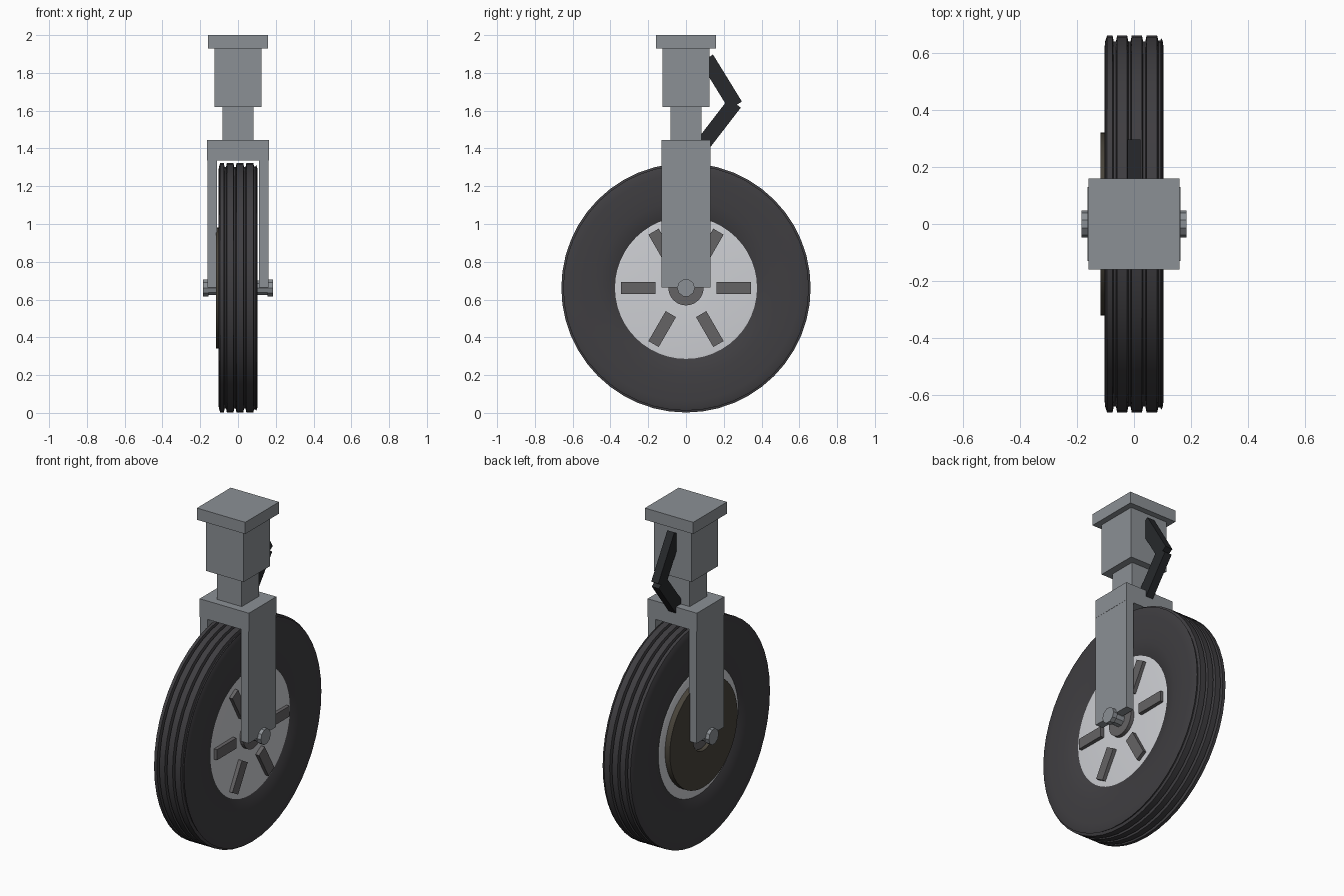
import bpy, bmesh
from math import pi, cos, sin
from mathutils import Matrix, Vector

if "Cube" in bpy.data.objects:
    bpy.data.objects.remove(bpy.data.objects["Cube"])

AXLE_Z = 0.662


def material(name, r, g, b):
    m = bpy.data.materials.new(name)
    m.diffuse_color = (r, g, b, 1)
    m.use_nodes = True
    m.node_tree.nodes["Principled BSDF"].inputs["Base Color"].default_value = m.diffuse_color
    return m


RUBBER = material("rubber", 0.05, 0.048, 0.053)
STEEL = material("steel", 0.26, 0.28, 0.30)
ALLOY = material("alloy", 0.62, 0.63, 0.66)
DARK = material("dark_metal", 0.13, 0.125, 0.13)
BLACK = material("black_metal", 0.02, 0.022, 0.025)
BRAKE = material("brake_metal", 0.065, 0.057, 0.043)


def add_object(name, bm, mat):
    bmesh.ops.recalc_face_normals(bm, faces=bm.faces)
    me = bpy.data.meshes.new(name)
    bm.to_mesh(me)
    bm.free()
    ob = bpy.data.objects.new(name, me)
    bpy.context.collection.objects.link(ob)
    me.materials.append(mat)
    return ob


def box(name, centre, size, mat, angle=0):
    """Box turned about the x axis by angle."""
    bm = bmesh.new()
    bmesh.ops.create_cube(bm, size=1)
    bm.transform(Matrix.Translation(centre) @ Matrix.Rotation(angle, 4, 'X')
                 @ Matrix.Diagonal((*size, 1)))
    return add_object(name, bm, mat)


def lathe(name, profile, mat, segs=48, smooth=True):
    """Revolve a closed (x, radius) profile about the axle."""
    bm = bmesh.new()
    rings = [[bm.verts.new((x, r * cos(2 * pi * i / segs), AXLE_Z + r * sin(2 * pi * i / segs)))
              for i in range(segs)] for x, r in profile]
    for k, ring in enumerate(rings):
        nxt = rings[(k + 1) % len(rings)]
        for i in range(segs):
            j = (i + 1) % segs
            bm.faces.new((ring[i], ring[j], nxt[j], nxt[i]))
    ob = add_object(name, bm, mat)
    if smooth:
        bpy.ops.object.select_all(action='DESELECT')
        ob.select_set(True)
        bpy.context.view_layer.objects.active = ob
        bpy.ops.object.shade_smooth_by_angle(angle=pi / 6)
    return ob


def rod(name, x0, x1, radius, mat, segs):
    bm = bmesh.new()
    bmesh.ops.create_cone(bm, cap_ends=True, segments=segs, radius1=radius,
                          radius2=radius, depth=x1 - x0)
    bm.transform(Matrix.Translation(((x0 + x1) / 2, 0, AXLE_Z)) @ Matrix.Rotation(pi / 2, 4, 'Y'))
    return add_object(name, bm, mat)


# Tyre with circumferential grooves
profile = [(-0.08, 0.375), (-0.093, 0.41), (-0.101, 0.46), (-0.104, 0.53),
           (-0.104, 0.61), (-0.101, 0.64), (-0.094, 0.66)]
for g in (-0.067, -0.016, 0.036):
    profile += [(g - 0.008, 0.66), (g - 0.004, 0.64), (g + 0.004, 0.64), (g + 0.008, 0.66)]
profile += [(0.081, 0.66), (0.085, 0.643), (0.092, 0.643), (0.097, 0.65), (0.102, 0.635),
            (0.104, 0.60), (0.104, 0.53), (0.101, 0.46), (0.093, 0.41), (0.08, 0.375)]
lathe("tyre", profile, RUBBER)

# Wheel hub, hub centre and brake disc
lathe("wheel_hub", [(-0.085, 0.05), (-0.085, 0.365), (-0.08, 0.379), (0.08, 0.379),
                    (0.082, 0.365), (0.077, 0.05)], ALLOY)
rod("hub_centre", -0.1, 0.1, 0.093, DARK, 32)
lathe("brake_disc", [(-0.117, 0.1), (-0.117, 0.32), (-0.08, 0.32), (-0.08, 0.1)], BRAKE)

# Raised spokes on the outer face
for i in range(6):
    a = i * pi / 3
    box(f"spoke_{i + 1}", (0.085, 0.252 * cos(a), AXLE_Z + 0.252 * sin(a)),
        (0.034, 0.183, 0.063), DARK, a)

# Axle with end nuts
rod("axle", -0.165, 0.165, 0.04, STEEL, 10)
for side, s in (("left", -1), ("right", 1)):
    rod("axle_nut_" + side, *sorted((s * 0.155, s * 0.184)), 0.047, STEEL, 10)
    # Fork legs
    box("fork_leg_" + side, (s * 0.137, 0, 1.01), (0.05, 0.26, 0.69), STEEL)

# Fork crown, piston, cylinder and mounting plate
box("fork_crown", (0, 0, 1.39), (0.326, 0.26, 0.11), STEEL)
box("piston", (0, 0, 1.53), (0.165, 0.165, 0.22), STEEL)
box("strut_cylinder", (0, 0, 1.778), (0.25, 0.25, 0.316), STEEL)
box("mounting_plate", (0, 0, 1.965), (0.32, 0.32, 0.07), STEEL)


# Torque links, each given by its outer edge
def link(name, start, end, width=0.08):
    a, b = Vector((0, *start)), Vector((0, *end))
    d = (b - a).normalized()
    inward = Vector((0, d.z, -d.y))
    if inward.y > 0:
        inward = -inward
    angle = Vector((d.y, d.z)).angle_signed(Vector((1, 0)))
    box(name, (a + b) / 2 + inward * width / 2, (0.047, (b - a).length, width), BLACK, angle)


link("torque_link_upper", (0.143, 1.897), (0.296, 1.648))
link("torque_link_lower", (0.290, 1.616), (0.119, 1.394))
